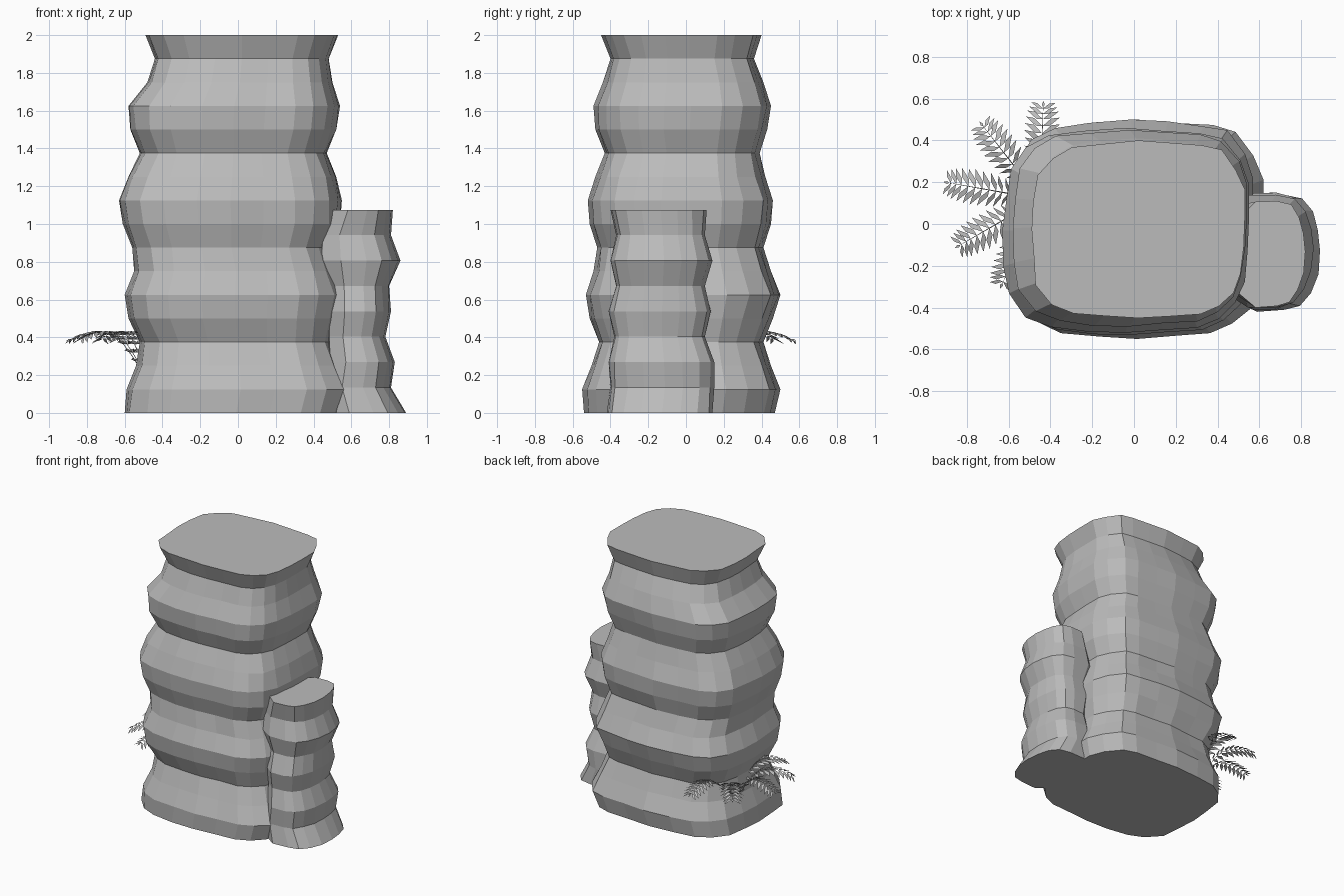
import bpy, bmesh, math, random
from mathutils import Vector

cube = bpy.data.objects.get("Cube")
if cube:
    bpy.data.objects.remove(cube)

rng = random.Random(4)

def make_material(name, value):
    mat = bpy.data.materials.new(name)
    mat.use_nodes = True
    colour = (value, value, value, 1)
    mat.diffuse_color = colour
    mat.node_tree.nodes["Principled BSDF"].inputs["Base Color"].default_value = colour
    return mat

grey = make_material("stone grey", 0.5)

def finish(name, bm):
    mesh = bpy.data.meshes.new(name)
    bm.to_mesh(mesh)
    bm.free()
    mesh.materials.append(grey)
    obj = bpy.data.objects.new(name, mesh)
    bpy.context.collection.objects.link(obj)
    return obj

def rock_column(name, outline, rings, step, jitter):
    """Stack one unit outline, fitted to each ring's (left, right, front, back)."""
    bm = bmesh.new()
    loops = []
    offsets = [rng.uniform(-jitter, jitter) for _ in outline]
    for i, (left, right, front, back) in enumerate(rings):
        loop = []
        for (u, v), off in zip(outline, offsets):
            inner = 1 + off + rng.uniform(-jitter, jitter)
            if max(abs(u), abs(v)) > 0.99:
                inner = 1
            x = (left + right) / 2 + u * inner * (right - left) / 2
            y = (front + back) / 2 + v * inner * (back - front) / 2
            loop.append(bm.verts.new((x, y, i * step)))
        loops.append(loop)
    n = len(outline)
    for low, high in zip(loops, loops[1:]):
        for k in range(n):
            j = (k + 1) % n
            bm.faces.new((low[k], low[j], high[j], high[k]))
    bm.faces.new(loops[-1])
    bm.faces.new(loops[0][::-1])
    return finish(name, bm)

# Tall layered column
main_outline = [
    (0, -1), (.3, -.98), (.58, -.95), (.76, -.87), (.9, -.72), (.96, -.5),
    (.98, -.2), (1, .1), (1, .45), (.93, .68), (.78, .89), (.6, .95), (.3, .98), (0, 1),
    (-.35, .97), (-.62, .92), (-.8, .8), (-.93, .6), (-.97, .3), (-1, 0),
    (-.99, -.35), (-.95, -.62), (-.8, -.84), (-.6, -.94), (-.3, -.98)]
main_rings = [
    (-.6, .58, -.54, .47), (-.59, .62, -.55, .5), (-.54, .56, -.5, .45),
    (-.52, .52, -.46, .41), (-.58, .55, -.51, .46), (-.6, .57, -.53, .5),
    (-.55, .53, -.49, .45), (-.56, .49, -.47, .41), (-.61, .54, -.51, .45),
    (-.63, .55, -.52, .46), (-.58, .52, -.48, .42), (-.52, .47, -.43, .39),
    (-.57, .52, -.48, .43), (-.58, .54, -.49, .45), (-.48, .5, -.44, .41),
    (-.44, .48, -.4, .36), (-.49, .53, -.45, .4)]
rock_column("tall_rock_column", main_outline, main_rings, 2 / 16, 0.012)

# Short column against the model's left side
small_outline = [
    (-.4, -1), (.2, -.98), (.55, -.9), (.8, -.68), (.95, -.35), (1, .05), (.96, .4),
    (.85, .72), (.6, .93), (.2, 1), (-.4, .98), (-.85, .7), (-1, 0), (-.85, -.75)]
small_rings = [
    (.46, .89, -.42, .14), (.44, .81, -.4, .15), (.46, .83, -.41, .15),
    (.46, .78, -.38, .1), (.46, .81, -.41, .13), (.46, .8, -.37, .1),
    (.41, .86, -.4, .14), (.42, .81, -.37, .1), (.48, .82, -.4, .11)]
rock_column("short_rock_column", small_outline, small_rings, 1.075 / 8, 0.02)

# Fern fronds arching out of the rock
ARC = [(0, .13), (.08, .25), (.15, .36), (.22, .42), (.3, .435), (.38, .42), (.44, .39)]

def arc_point(t):
    f = min(t, 0.9999) * (len(ARC) - 1)
    i = int(f)
    a, b = Vector(ARC[i]), Vector(ARC[i + 1])
    return a.lerp(b, f - i)

def fern_frond(name, degrees):
    bm = bmesh.new()
    ang = math.radians(degrees)
    out = Vector((math.cos(ang), math.sin(ang), 0))
    side = Vector((-out.y, out.x, 0))
    up = Vector((0, 0, 1))
    root = Vector((-.45, .12, 0))

    def at(t):
        p = arc_point(t)
        return root + out * p.x + up * p.y

    # stem, a thin square rod
    rows = []
    for i in range(9):
        c, w = at(i / 8), 0.004 * (1 - i / 10)
        rows.append([bm.verts.new(c + d * w) for d in (side, up, -side, -up)])
    for a, b in zip(rows, rows[1:]):
        for k in range(4):
            j = (k + 1) % 4
            bm.faces.new((a[k], a[j], b[j], b[k]))

    # paired leaflets, shorter towards the tip
    count = 12
    for i in range(count):
        t = 0.2 + 0.78 * i / (count - 1)
        base = at(t)
        along = (at(min(t + 0.05, 1)) - at(t - 0.05)).normalized()
        size = 0.035 + 0.065 * math.sin(math.pi * min(1, 1.12 - 0.95 * t))
        for s in (-1, 1):
            d = (side * s + along * 0.55 - up * 0.25).normalized()
            across = along * 0.17 * size
            mid = base + d * size * 0.5 + up * 0.006
            tip = base + d * size
            bm.faces.new([bm.verts.new(p) for p in (
                base, mid - across - d * size * .1, tip, mid + across)])
    # end leaflet
    tip = at(1)
    bm.faces.new([bm.verts.new(p) for p in (
        tip, tip + out * .012 + side * .007, tip + out * .03 - up * .01,
        tip + out * .012 - side * .007)])
    return finish(name, bm)

for i, degrees in enumerate((88, 128, 170, 210, 246)):
    fern_frond(f"fern_frond_{i + 1}", degrees)
